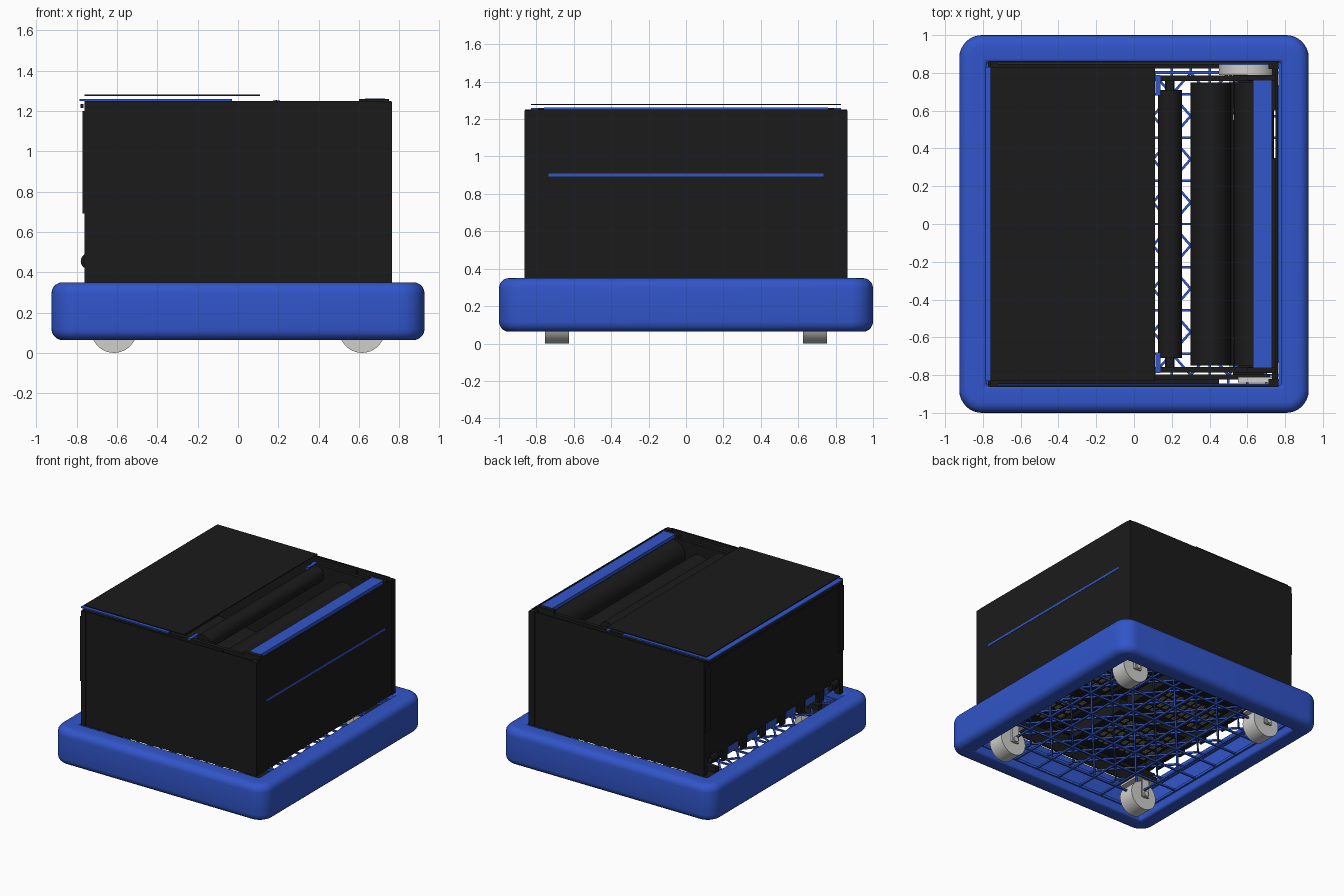
import bpy, bmesh, math
from mathutils import Vector, Matrix

if "Cube" in bpy.data.objects:
    bpy.data.objects.remove(bpy.data.objects["Cube"])


def material(name, r, g, b):
    m = bpy.data.materials.new(name)
    m.use_nodes = True
    m.diffuse_color = (r, g, b, 1)
    m.node_tree.nodes["Principled BSDF"].inputs["Base Color"].default_value = (r, g, b, 1)
    return m


BLUE = material("blue", 0.031, 0.092, 0.59)
BLACK = material("black", 0.011, 0.011, 0.011)
SILVER = material("light grey", 0.62, 0.62, 0.61)
GREY = material("warm grey", 0.22, 0.2, 0.17)


def finish(name, bm, mat, smooth=False):
    bmesh.ops.recalc_face_normals(bm, faces=bm.faces)
    me = bpy.data.meshes.new(name)
    bm.to_mesh(me)
    bm.free()
    ob = bpy.data.objects.new(name, me)
    bpy.context.collection.objects.link(ob)
    me.materials.append(mat)
    if smooth:
        bpy.ops.object.select_all(action="DESELECT")
        ob.select_set(True)
        bpy.context.view_layer.objects.active = ob
        bpy.ops.object.shade_smooth_by_angle(angle=math.radians(35))
    return ob


def add_box(bm, x0, x1, y0, y1, z0, z1):
    mid = Vector((x0 + x1, y0 + y1, z0 + z1)) / 2
    size = Matrix.Diagonal((x1 - x0, y1 - y0, z1 - z0, 1))
    bmesh.ops.create_cube(bm, size=1, matrix=Matrix.Translation(mid) @ size)


def boxes(name, mat, *extents):
    bm = bmesh.new()
    for e in extents:
        add_box(bm, *e)
    return finish(name, bm, mat)


def add_bar(bm, a, b, width, height):
    a, b = Vector(a), Vector(b)
    d = b - a
    m = Matrix.Translation((a + b) / 2) @ d.to_track_quat("X", "Z").to_matrix().to_4x4()
    bmesh.ops.create_cube(bm, size=1, matrix=m @ Matrix.Diagonal((d.length, width, height, 1)))


def roller(name, mat, x, z, r, y0, y1, sides=32):
    bm = bmesh.new()
    m = Matrix.Translation((x, (y0 + y1) / 2, z)) @ Matrix.Rotation(math.pi / 2, 4, "X")
    bmesh.ops.create_cone(bm, cap_ends=True, segments=sides, radius1=r, radius2=r,
                          depth=y1 - y0, matrix=m)
    return finish(name, bm, mat, True)


# Bumper: a rounded rectangular ring swept through a padded profile
def rounded_loop(bm, inset, z, radius=0.12, steps=8):
    r = max(radius - inset, 0.015)
    hx, hy = 0.925 - inset, 1.0 - inset
    loop = []
    for k, (sx, sy) in enumerate([(1, 1), (-1, 1), (-1, -1), (1, -1)]):
        for i in range(steps + 1):
            a = (k + i / steps) * math.pi / 2
            loop.append(bm.verts.new((sx * (hx - r) + r * math.cos(a),
                                      sy * (hy - r) + r * math.sin(a), z)))
    return loop


bm = bmesh.new()
profile = []
for cx, cz, r, start in [(0.055, 0.118, 0.055, 270), (0.055, 0.295, 0.055, 180),
                         (0.125, 0.33, 0.02, 90), (0.125, 0.083, 0.02, 0)]:
    for i in range(6):
        a = math.radians(start - i * 18)
        profile.append((cx + r * math.cos(a), cz + r * math.sin(a)))
loops = [rounded_loop(bm, *p) for p in profile]
for la, lb in zip(loops, loops[1:] + loops[:1]):
    for i in range(len(la)):
        j = (i + 1) % len(la)
        bm.faces.new((la[i], la[j], lb[j], lb[i]))
finish("bumper", bm, BLUE, True)

# Base space frame: crossed upper layer, open lower layer, slanted webs between
bm = bmesh.new()
n, fx, fy, top, low, w = 7, 0.7, 0.8, 0.28, 0.14, 0.013
ox, oy = 0.775, 0.855
dx, dy = 2 * fx / n, 2 * fy / n
for i in range(n):
    for j in range(n):
        x, y = -fx + i * dx, -fy + j * dy
        mid = (x + dx / 2, y + dy / 2)
        for cx, cy in ((x, y), (x + dx, y), (x, y + dy), (x + dx, y + dy)):
            add_bar(bm, (cx, cy, top), (*mid, top), w, w)
        if (i + j) % 2 == 0:
            add_bar(bm, (x, y, top), (*mid, low), w, w)
            add_bar(bm, (x + dx, y + dy, top), (*mid, low), w, w)
for i in range(n):
    x, y = -fx + (i + 0.5) * dx, -fy + (i + 0.5) * dy
    add_bar(bm, (x, -oy, low), (x, oy, low), w, w)
    add_bar(bm, (-ox, y, low), (ox, y, low), w, w)
for i in range(n + 1):
    x, y = -fx + i * dx, -fy + i * dy
    for s in (-1, 1):
        add_bar(bm, (x, s * fy, top), (x, s * oy, top), w, w)
        add_bar(bm, (s * fx, y, top), (s * ox, y, top), w, w)
for s in (-1, 1):
    for z in (low, top):
        add_bar(bm, (s * ox, -oy, z), (s * ox, oy, z), 0.02, 0.02)
        add_bar(bm, (-ox, s * oy, z), (ox, s * oy, z), 0.02, 0.02)
finish("base_lattice", bm, BLUE)

# Casters
for sx, side in ((-1, "right"), (1, "left")):
    for sy, end in ((-1, "front"), (1, "back")):
        x, y = sx * 0.615, sy * 0.69
        tag = f"{end}_{side}"
        roller(f"wheel_{tag}", SILVER, x, 0.113, 0.113, y - 0.065, y + 0.065, 40)
        roller(f"axle_{tag}", SILVER, x, 0.113, 0.02, y - 0.1, y + 0.1, 16)
        boxes(f"caster_fork_{tag}", SILVER,
              (x - 0.03, x + 0.03, y - 0.09, y - 0.075, 0.09, 0.235),
              (x - 0.03, x + 0.03, y + 0.075, y + 0.09, 0.09, 0.235),
              (x - 0.08, x + 0.08, y - 0.1, y + 0.1, 0.23, 0.245))
        boxes(f"caster_mount_{tag}", BLACK, (x - 0.09, x + 0.09, y - 0.11, y + 0.11, 0.245, 0.27))

# Body panels and corner posts
for s, end in ((-1, "front"), (1, "back")):
    y0, y1 = sorted((s * 0.85, s * 0.862))
    boxes(f"{end}_panel", BLACK, (-0.76, 0.72, y0, y1, 0.35, 1.25))
boxes("left_panel", BLACK, (0.75, 0.762, -0.83, 0.83, 0.35, 1.25))
boxes("right_panel", BLACK, (-0.762, -0.75, -0.85, 0.85, 0.47, 1.25))
posts = []
for s in (-1, 1):
    y0, y1 = sorted((s * 0.82, s * 0.864))
    posts.append((0.712, 0.764, y0, y1, 0.35, 1.245))
    posts.append((-0.762, -0.72, y0, y1, 0.35, 1.245))
    y0, y1 = sorted((s * 0.8, s * 0.86))
    posts.append((-0.772, -0.76, y0, y1, 0.69, 1.2))
boxes("corner_posts", BLACK, *posts)
boxes("side_stripe", BLUE, (0.76, 0.7645, -0.735, 0.735, 0.892, 0.909))

# Open lower edge on the right: tabs, blue brackets and end knobs
boxes("lower_tabs", BLACK, *[(-0.76, -0.745, y - 0.03, y + 0.03, 0.38, 0.48)
                             for y in (-0.6, -0.36, -0.12, 0.12, 0.36, 0.6)])
boxes("lower_brackets", BLUE, *[(-0.745, -0.735, y - 0.06, y + 0.06, 0.4, 0.46)
                                for y in (-0.72, -0.48, -0.24, 0, 0.24, 0.48, 0.76)])
boxes("lower_rail", BLACK, (-0.74, -0.71, -0.82, 0.82, 0.4, 0.48))
for y in (-0.75, 0.75):
    roller("lower_knob", BLACK, -0.74, 0.455, 0.04, y - 0.04, y + 0.04, 20)

# Two-layer lid
boxes("lid_underlay", BLUE, (-0.785, -0.03, -0.83, 0.83, 1.25, 1.26))
boxes("lid", BLACK, (-0.76, 0.11, -0.83, 0.83, 1.274, 1.28))
boxes("lid_hinge", BLACK, (-0.78, -0.765, -0.82, 0.82, 1.215, 1.235))

# Intake rollers, their side plates and the guide bar
roller("small_roller", BLACK, 0.19, 1.19, 0.063, -0.71, 0.71)
roller("small_roller_shaft", BLACK, 0.19, 1.19, 0.025, -0.78, 0.78, 16)
roller("middle_roller", BLACK, 0.405, 1.06, 0.105, -0.75, 0.75, 40)
roller("rear_roller", BLACK, 0.635, 1.12, 0.105, -0.75, 0.75, 40)
boxes("guide_bar", BLUE, (0.63, 0.73, -0.76, 0.76, 1.235, 1.262))
boxes("guide_bar_ends", BLACK, *[(0.6, 0.75, y - 0.015, y + 0.015, 1.15, 1.26)
                                 for y in (-0.775, 0.775)])
boxes("guide_bar_backing", BLACK, (0.73, 0.75, -0.82, 0.35, 1.12, 1.235),
      (0.73, 0.75, 0.6, 0.82, 1.12, 1.235))
boxes("inner_side_plates", BLACK, *[(-0.7, 0.72, y - 0.015, y + 0.015, 0.55, 1.235)
                                    for y in (-0.772, 0.772)])
boxes("top_rails", BLACK, *[(-0.75, 0.45, y - 0.012, y + 0.012, 1.2, 1.245)
                            for y in (-0.835, 0.835)])
boxes("front_cable_tray", BLACK, (-0.7, 0.72, -0.823, -0.797, 0.5, 0.52))
boxes("roller_brackets", BLUE, *[(0.115, 0.14, y - 0.055, y + 0.055, 1.212, 1.237)
                                 for y in (-0.735, 0.735)])
boxes("roller_link", BLUE, (0.1, 0.45, 0.793, 0.81, 1.16, 1.22))
roller("drive_pulley", SILVER, 0.6, 0.98, 0.15, 0.788, 0.845, 40)
boxes("drive_cover", SILVER, (0.55, 0.73, -0.84, -0.81, 0.95, 1.03))

# Inner hopper floor and ramp
bm = bmesh.new()
add_bar(bm, (-0.7, 0, 0.6), (0.08, 0, 0.5), 1.54, 0.012)
add_bar(bm, (0.34, 0, 0.45), (0.52, 0, 0.9), 1.5, 0.012)
finish("hopper_panels", bm, BLACK)

# Electronics and slotted plates above the lattice
boxes("electronics_boxes", BLACK,
      (-0.52, 0.1, -0.6, -0.04, 0.3, 0.4), (-0.52, 0.1, 0.04, 0.6, 0.3, 0.38),
      (0.33, 0.66, -0.6, 0.55, 0.3, 0.36))
boxes("chassis_rails", BLACK, *[(-0.72, 0.1, y - 0.02, y + 0.02, 0.29, 0.33)
                                for y in (-0.64, 0.64)])
boxes("vent_slots", GREY, *[(x0 + 0.05 * k, x0 + 0.05 * k + 0.028, y - 0.025, y + 0.025, 0.292, 0.3)
                            for x0, count in ((-0.49, 11), (0.36, 6))
                            for k in range(count)
                            for y in (-0.45, -0.37, -0.29, -0.21, -0.13, 0.13, 0.21, 0.29, 0.37)])
